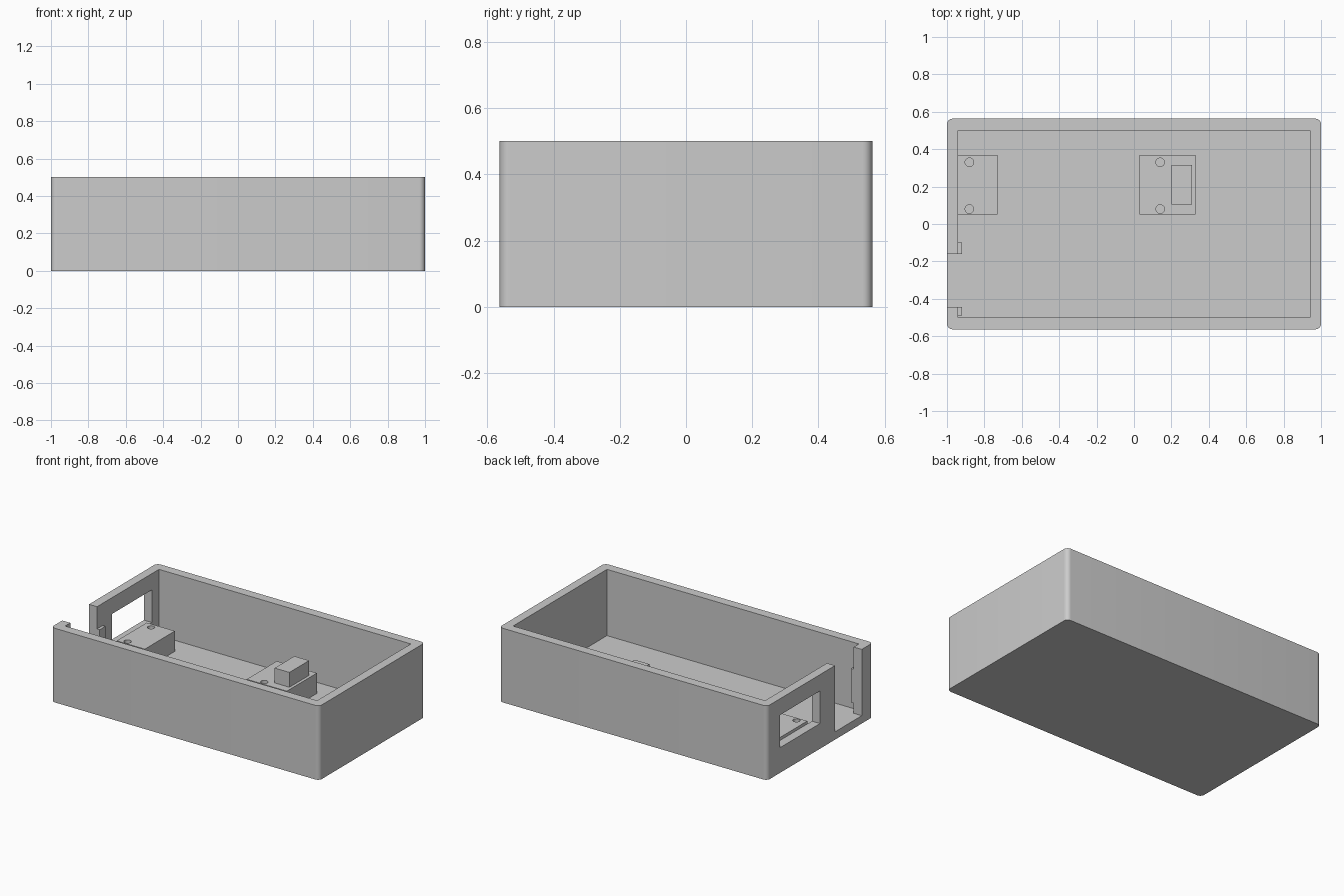
import bpy
import bmesh
import math

default = bpy.data.objects.get("Cube")
if default:
    bpy.data.objects.remove(default, do_unlink=True)

grey = bpy.data.materials.new("plain grey")
grey.use_nodes = True
grey.diffuse_color = (0.6, 0.6, 0.6, 1)
grey.node_tree.nodes["Principled BSDF"].inputs["Base Color"].default_value = (0.6, 0.6, 0.6, 1)

FLOOR = 0.053
PAD_TOP = 0.19


def add_object(name, bm):
    mesh = bpy.data.meshes.new(name)
    bm.to_mesh(mesh)
    bm.free()
    mesh.materials.append(grey)
    ob = bpy.data.objects.new(name, mesh)
    bpy.context.collection.objects.link(ob)
    return ob


def box(name, xs, ys, zs, radius=0):
    """Box from axis ranges, with optional rounded vertical edges."""
    bm = bmesh.new()
    bmesh.ops.create_cube(bm, size=1)
    for v in bm.verts:
        for i, (low, high) in enumerate((xs, ys, zs)):
            v.co[i] = high if v.co[i] > 0 else low
    if radius:
        upright = [e for e in bm.edges
                   if abs(e.verts[0].co.z - e.verts[1].co.z) > 0.01]
        bmesh.ops.bevel(bm, geom=upright, offset=radius, segments=8,
                        profile=0.5, affect='EDGES')
    return add_object(name, bm)


def cylinder(name, x, y, zs, radius):
    bm = bmesh.new()
    bmesh.ops.create_cone(bm, cap_ends=True, segments=24, radius1=radius,
                          radius2=radius, depth=zs[1] - zs[0])
    bmesh.ops.translate(bm, verts=bm.verts, vec=(x, y, sum(zs) / 2))
    return add_object(name, bm)


def cut(ob, cutter):
    """Subtract the cutter from the object, then discard it."""
    cutter.hide_render = True
    mod = ob.modifiers.new("cut", 'BOOLEAN')
    mod.operation = 'DIFFERENCE'
    mod.solver = 'EXACT'
    mod.object = cutter
    bpy.context.view_layer.objects.active = ob
    bpy.ops.object.modifier_apply(modifier=mod.name)
    bpy.data.objects.remove(cutter, do_unlink=True)


def smooth(ob):
    bpy.ops.object.select_all(action='DESELECT')
    ob.select_set(True)
    bpy.context.view_layer.objects.active = ob
    bpy.ops.object.shade_smooth_by_angle(angle=math.radians(30))


# Open tray with rounded outer corners
tray = box("tray", (-1, 1), (-0.563, 0.563), (0, 0.5), radius=0.03)
cut(tray, box("cavity_cutter", (-0.94, 0.94), (-0.5, 0.5), (FLOOR, 0.7)))

# Window and open-topped slot in the end wall
cut(tray, box("window_cutter", (-1.1, -0.9), (0, 0.425), (0.17, 0.39)))
cut(tray, box("slot_cutter", (-1.1, -0.9), (-0.445, -0.16), (FLOOR, 0.7)))
smooth(tray)

# Retaining strips beside the slot
for name, ys in (("slot_strip_front", (-0.49, -0.445)),
                 ("slot_strip_back", (-0.16, -0.1))):
    box(name, (-0.94, -0.92), ys, (0.12, 0.35))

# Mounting pads with screw holes
for name, xs, hole_x in (("end_pad", (-0.94, -0.73), -0.88),
                         ("middle_pad", (0.03, 0.33), 0.14)):
    pad = box(name, xs, (0.05, 0.37), (FLOOR, PAD_TOP))
    for hole_y in (0.08, 0.33):
        cut(pad, cylinder("hole_cutter", hole_x, hole_y, (0.08, 0.3), 0.023))
    smooth(pad)

# Stop block on the middle pad
box("stop_block", (0.2, 0.31), (0.105, 0.315), (PAD_TOP, 0.29))
